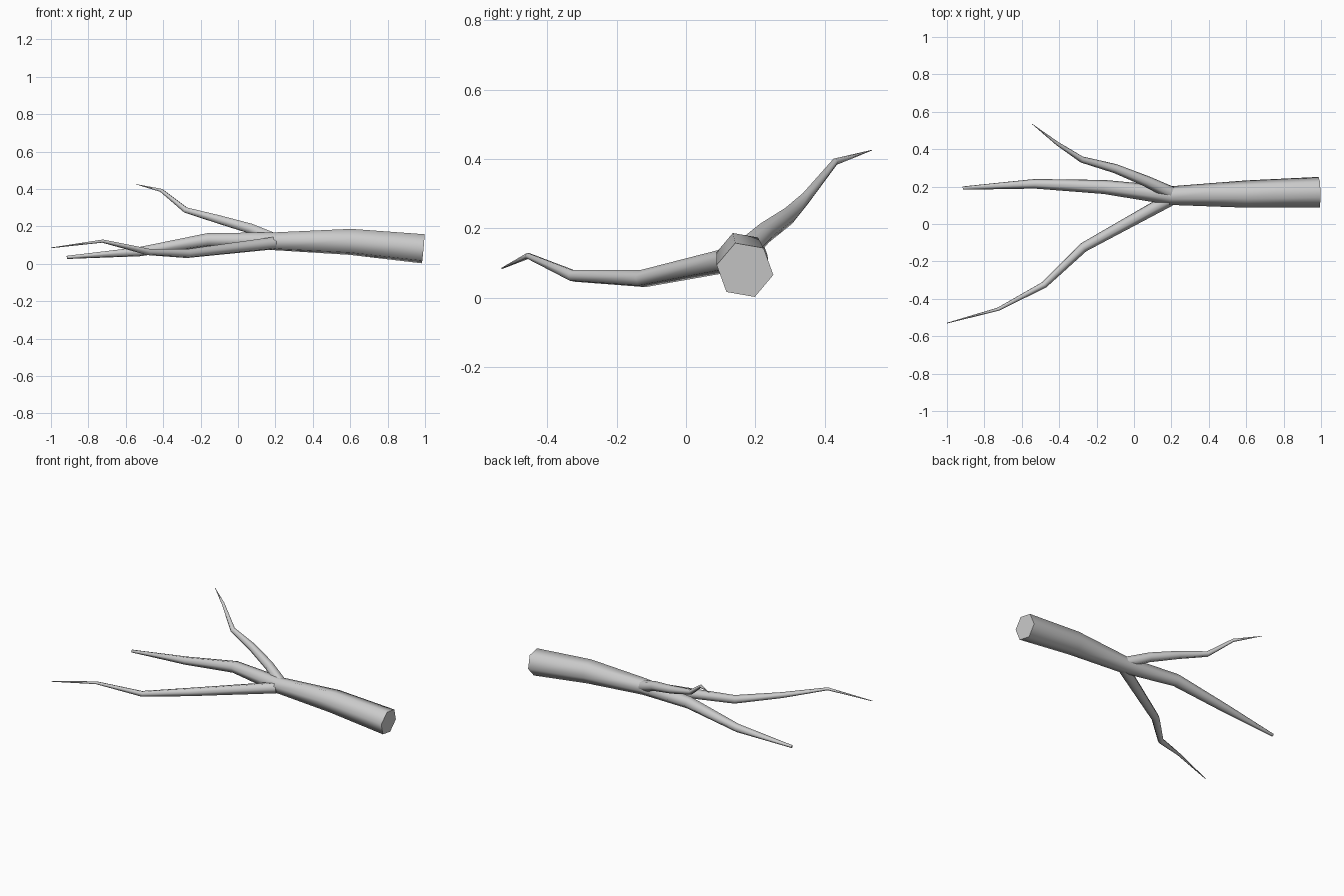
import bpy, bmesh, math
from mathutils import Vector

cube = bpy.data.objects.get("Cube")
if cube:
    bpy.data.objects.remove(cube, do_unlink=True)

bark = bpy.data.materials.new("grey_bark")
bark.use_nodes = True
bark.diffuse_color = (0.6, 0.6, 0.6, 1)
bark.node_tree.nodes["Principled BSDF"].inputs["Base Color"].default_value = (0.6, 0.6, 0.6, 1)

SIDES = 6


def limb(name, nodes, twist=-10):
    """Tapered six-sided tube through (x, y, z, radius) nodes."""
    bm = bmesh.new()
    pts = [Vector(n[:3]) for n in nodes]
    rings = []
    for i, (p, node) in enumerate(zip(pts, nodes)):
        before = (p - pts[i - 1]).normalized() if i else Vector()
        after = (pts[i + 1] - p).normalized() if i + 1 < len(pts) else Vector()
        along = -(before + after).normalized()
        side = Vector((0, 0, 1)).cross(along).normalized()
        up = along.cross(side)
        ring = []
        for k in range(SIDES):
            a = math.radians(twist) + math.tau * k / SIDES
            ring.append(bm.verts.new(p + node[3] * (side * math.cos(a) + up * math.sin(a))))
        rings.append(ring)
    for r0, r1 in zip(rings, rings[1:]):
        for k in range(SIDES):
            j = (k + 1) % SIDES
            bm.faces.new((r0[k], r0[j], r1[j], r1[k]))
    bm.faces.new(rings[0])
    bm.faces.new(rings[-1])
    bmesh.ops.recalc_face_normals(bm, faces=bm.faces)
    mesh = bpy.data.meshes.new(name)
    bm.to_mesh(mesh)
    bm.free()
    mesh.materials.append(bark)
    ob = bpy.data.objects.new(name, mesh)
    bpy.context.collection.objects.link(ob)
    bpy.ops.object.select_all(action='DESELECT')
    ob.select_set(True)
    bpy.context.view_layer.objects.active = ob
    # Round sides, crisp cut ends
    bpy.ops.object.shade_smooth_by_angle(angle=math.radians(70))


# Thick stem running on into the middle branch
limb("main_stem", [
    (0.99, 0.17, 0.08, 0.083), (0.6, 0.16, 0.117, 0.074), (0.2, 0.152, 0.12, 0.051),
    (-0.16, 0.198, 0.128, 0.038), (-0.53, 0.215, 0.064, 0.026), (-0.915, 0.192, 0.034, 0.009)])

# Low branch sweeping to the front
limb("front_branch", [
    (0.19, 0.13, 0.11, 0.036), (-0.27, -0.125, 0.055, 0.026),
    (-0.48, -0.325, 0.063, 0.018), (-0.725, -0.455, 0.121, 0.009), (-1, -0.53, 0.085, 0.002)])

# Rising branch sweeping to the back
limb("back_branch", [
    (0.2, 0.165, 0.13, 0.036), (0.07, 0.227, 0.187, 0.03), (-0.1, 0.296, 0.236, 0.025),
    (-0.28, 0.345, 0.287, 0.017), (-0.41, 0.43, 0.392, 0.01), (-0.545, 0.535, 0.425, 0.001)])
